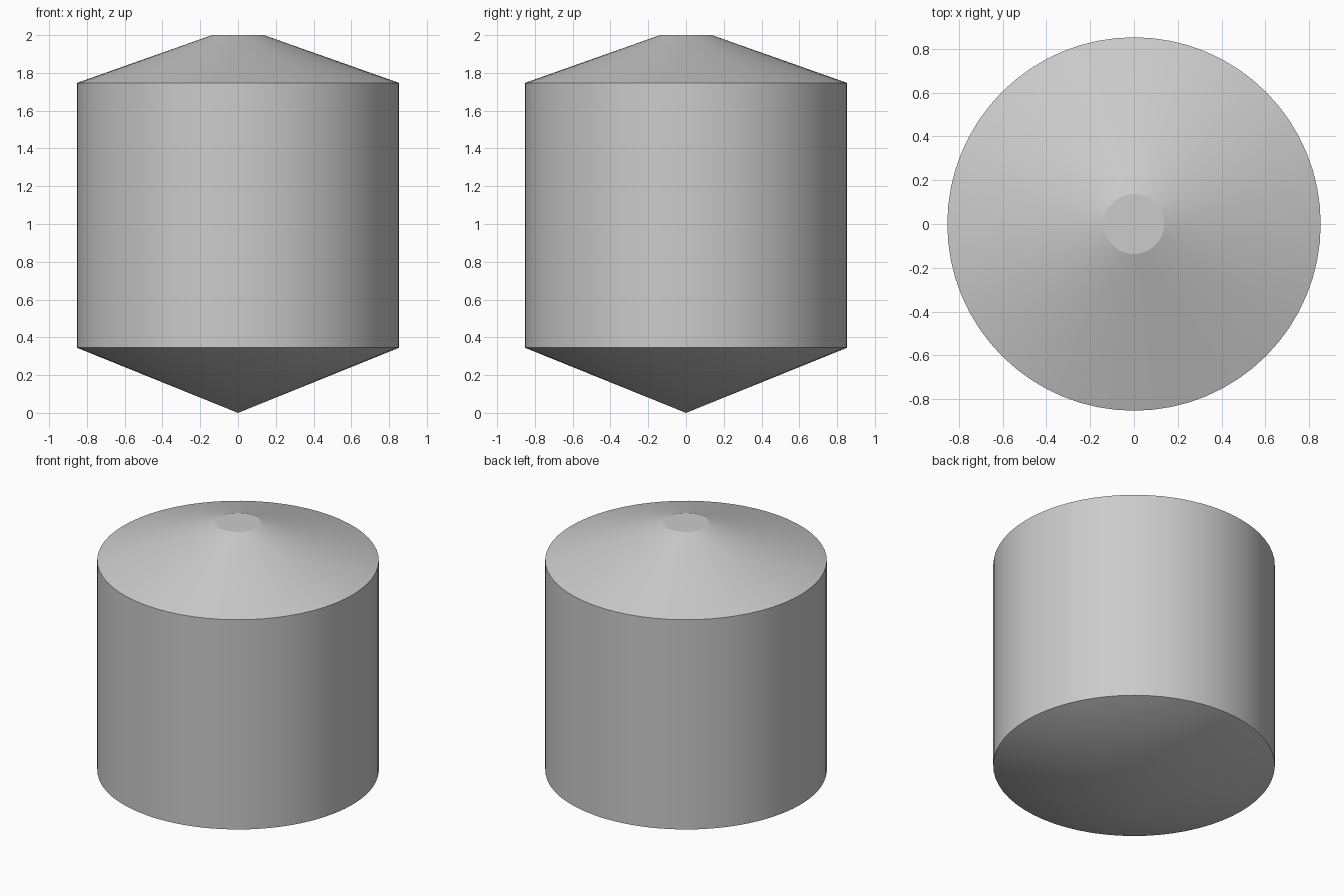
import bpy, bmesh, math

if "Cube" in bpy.data.objects:
    bpy.data.objects.remove(bpy.data.objects["Cube"])

SIDES = 64
# Half profile (radius, z): hopper tip, wall bottom, wall top, roof rim
PROFILE = [(0.0, 0.0), (0.853, 0.345), (0.853, 1.747), (0.137, 2.0)]


def lathe(name, profile, sides):
    """Revolve a half profile around z; a zero radius becomes a single tip."""
    bm = bmesh.new()
    rings = []
    for r, z in profile:
        if r == 0:
            rings.append([bm.verts.new((0, 0, z))] * sides)
        else:
            rings.append([bm.verts.new((r * math.cos(math.tau * i / sides),
                                        r * math.sin(math.tau * i / sides), z))
                          for i in range(sides)])
    for low, high in zip(rings, rings[1:]):
        for i in range(sides):
            j = (i + 1) % sides
            corners = [low[i], low[j], high[j], high[i]]
            bm.faces.new(list(dict.fromkeys(corners)))
    bm.faces.new(rings[-1])  # flat cap on the roof
    bmesh.ops.recalc_face_normals(bm, faces=bm.faces)
    mesh = bpy.data.meshes.new(name)
    bm.to_mesh(mesh)
    bm.free()
    obj = bpy.data.objects.new(name, mesh)
    bpy.context.collection.objects.link(obj)
    return obj


# Tank: conical hopper, straight wall, sloped roof and flat cap
tank = lathe("storage_tank", PROFILE, SIDES)
bpy.context.view_layer.objects.active = tank
tank.select_set(True)
bpy.ops.object.shade_smooth_by_angle(angle=math.radians(12))
